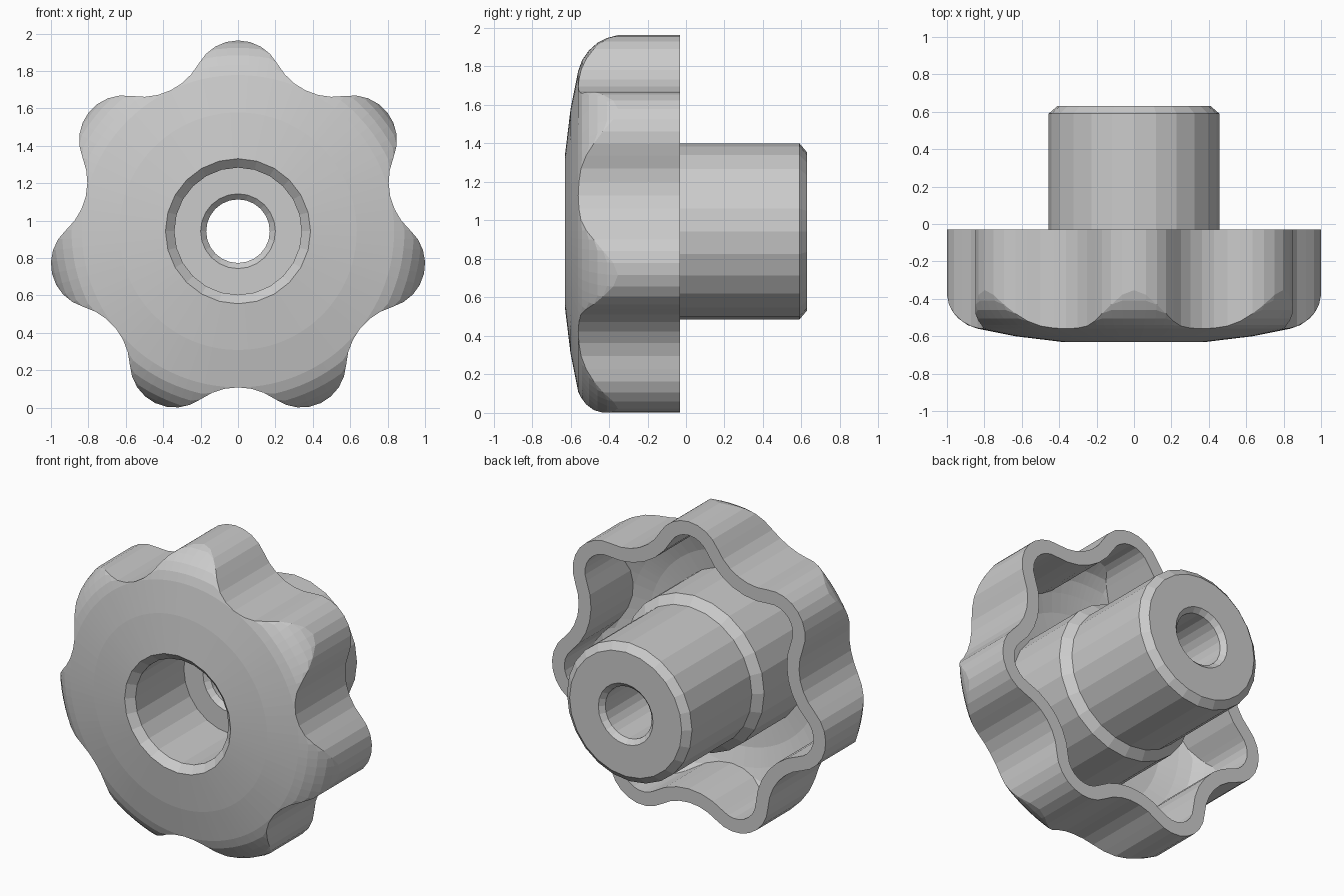
import bpy, bmesh, math
from mathutils import Vector

cube = bpy.data.objects.get("Cube")
if cube:
    bpy.data.objects.remove(cube, do_unlink=True)

CENTRE_Z = 0.943
LOBES = 7
BACK_Y = -0.03

grey = bpy.data.materials.new("light_grey")
grey.use_nodes = True
grey.diffuse_color = (0.6, 0.6, 0.6, 1)
grey.node_tree.nodes["Principled BSDF"].inputs["Base Color"].default_value = (0.6, 0.6, 0.6, 1)


def loft(name, rings, closed=False):
    """Bridge equal-length rings of points into one mesh object."""
    bm = bmesh.new()
    loops = [[bm.verts.new(p) for p in ring] for ring in rings]
    pairs = list(zip(loops, loops[1:]))
    if closed:
        pairs.append((loops[-1], loops[0]))
    for a, b in pairs:
        n = len(a)
        for i in range(n):
            j = (i + 1) % n
            bm.faces.new((a[i], a[j], b[j], b[i]))
    bmesh.ops.remove_doubles(bm, verts=bm.verts, dist=0.0005)
    bmesh.ops.recalc_face_normals(bm, faces=bm.faces)
    mesh = bpy.data.meshes.new(name)
    bm.to_mesh(mesh)
    bm.free()
    mesh.materials.append(grey)
    obj = bpy.data.objects.new(name, mesh)
    bpy.context.collection.objects.link(obj)
    return obj


def lobed_outline(inset):
    """Tangent convex and concave arcs repeated around the axis."""
    step = math.tau / LOBES
    lobe_d, lobe_r = 0.78, 0.24 - inset
    valley_d, valley_r = 1.18, 0.345 + inset
    dx = valley_d * math.cos(step / 2) - lobe_d
    dy = valley_d * math.sin(step / 2)
    half = math.atan2(dy, dx)
    turn = half - step / 2
    points = []
    for k in range(LOBES):
        a = k * step
        for i in range(9):
            t = a - half + 2 * half * i / 8
            points.append(Vector((lobe_d * math.sin(a) + lobe_r * math.sin(t),
                                  lobe_d * math.cos(a) + lobe_r * math.cos(t))))
        v = a + step / 2
        for i in range(1, 6):
            t = v + math.pi + turn - 2 * turn * i / 6
            points.append(Vector((valley_d * math.sin(v) + valley_r * math.sin(t),
                                  valley_d * math.cos(v) + valley_r * math.cos(t))))
    return points


def height(profile, r):
    """Depth of a revolved profile at radius r."""
    for (r0, y0), (r1, y1) in zip(profile, profile[1:]):
        if r <= r1:
            return y0 + (y1 - y0) * (r - r0) / (r1 - r0)
    return profile[-1][1]


def dome_rings(profile, outline):
    """Rings of a revolved surface trimmed to the outline."""
    rings = []
    for radius, _ in profile:
        ring = []
        for p in outline:
            r = min(radius, p.length)
            q = p.normalized() * r
            ring.append((q.x, height(profile, r), q.y + CENTRE_Z))
        rings.append(ring)
    return rings


def flat_ring(outline, y):
    return [(p.x, y, p.y + CENTRE_Z) for p in outline]


# Lobed grip: domed front, scalloped wall, hollow back
outer, inner = lobed_outline(0), lobed_outline(0.09)
front = [(0.388, -0.63), (0.635, -0.6), (0.835, -0.56), (0.89, -0.54),
         (0.94, -0.505), (0.98, -0.46), (1.005, -0.41), (1.021, -0.35)]
floor = [(0.45, -0.54), (0.635, -0.515), (0.75, -0.475), (0.83, -0.44),
         (0.89, -0.39), (0.931, -0.31)]
rings = dome_rings(front, outer)
rings += [flat_ring(outer, BACK_Y), flat_ring(inner, BACK_Y)]
rings += reversed(dome_rings(floor, inner))
loft("lobed_grip", rings)

# Hub: stepped bore in front, chamfered boss behind
hub = [(0.41, -0.626), (0.388, -0.63), (0.34, -0.585), (0.34, -0.08),
       (0.2, -0.08), (0.17, -0.05), (0.17, 0.6), (0.2, 0.63),
       (0.41, 0.63), (0.457, 0.59), (0.457, -0.035), (0.512, -0.085),
       (0.512, -0.56), (0.41, -0.56)]
SIDES = 24
directions = [(math.sin(math.tau * i / SIDES), math.cos(math.tau * i / SIDES))
              for i in range(SIDES)]
loft("hub", [[(r * s, y, r * c + CENTRE_Z) for s, c in directions]
             for r, y in hub], closed=True)
